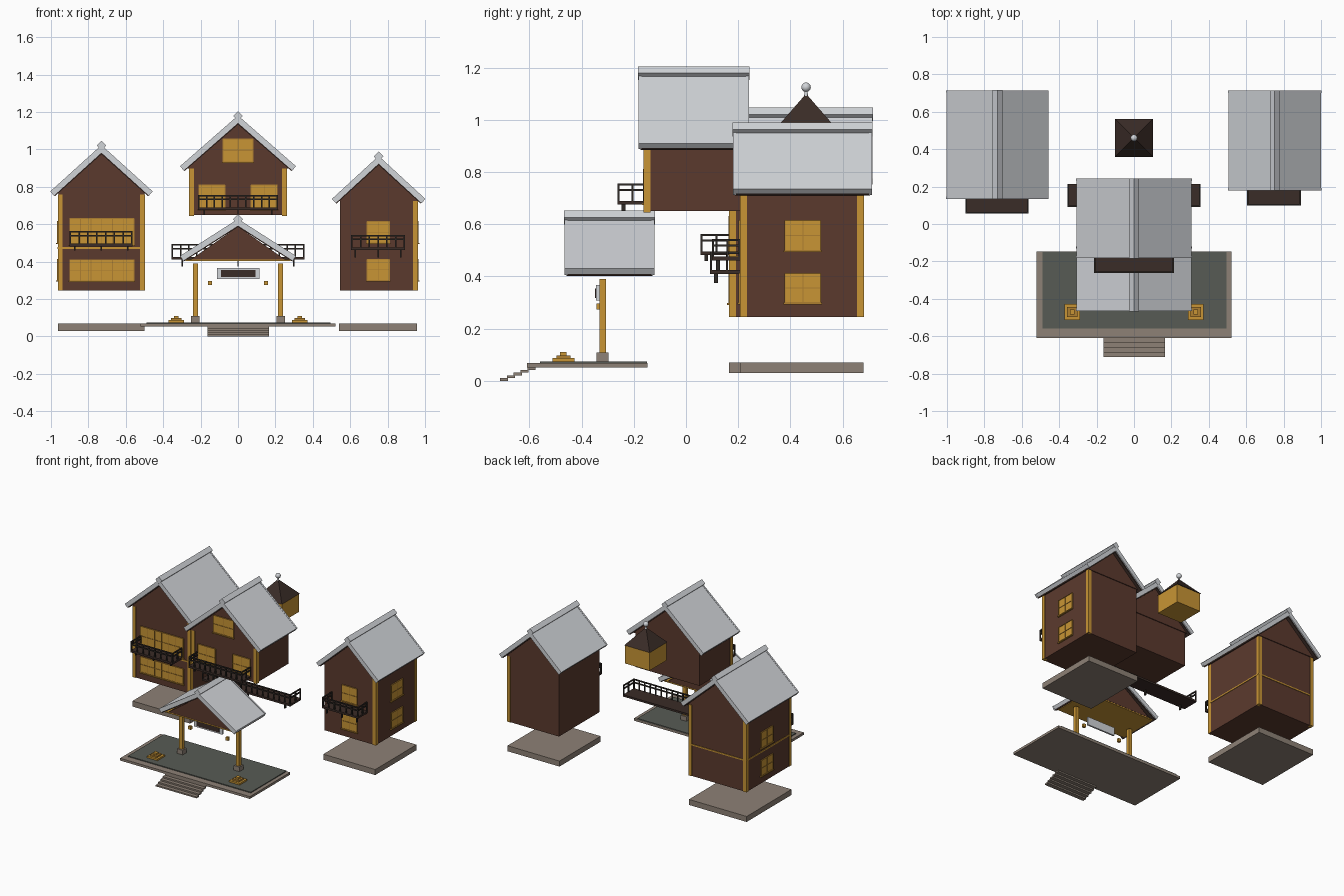
import bpy, math

cube = bpy.data.objects.get("Cube")
if cube:
    bpy.data.objects.remove(cube)


def material(name, r, g, b):
    m = bpy.data.materials.new(name)
    m.use_nodes = True
    m.diffuse_color = (r, g, b, 1)
    m.node_tree.nodes["Principled BSDF"].inputs["Base Color"].default_value = (r, g, b, 1)
    return m


WALL = material("brown wall", 0.105, 0.042, 0.027)
GOLD = material("golden wood", 0.58, 0.30, 0.035)
TRIM = material("dark gold trim", 0.42, 0.21, 0.03)
ROOF = material("pale roof", 0.64, 0.66, 0.69)
STONE = material("stone", 0.27, 0.22, 0.18)
DECK = material("grey green deck", 0.095, 0.105, 0.09)
DARK = material("dark brown wood", 0.042, 0.025, 0.02)
RAIL = material("charcoal rail", 0.03, 0.024, 0.02)


def mesh(name, verts, faces, mat):
    me = bpy.data.meshes.new(name)
    me.from_pydata(verts, [], faces)
    me.materials.append(mat)
    ob = bpy.data.objects.new(name, me)
    bpy.context.collection.objects.link(ob)
    return ob


def prism(name, profile, y0, y1, mat):
    """Extrude an anticlockwise (x, z) outline along y."""
    n = len(profile)
    verts = [(x, y, z) for y in (y0, y1) for x, z in profile]
    faces = [tuple(range(n)), tuple(reversed(range(n, 2 * n)))]
    faces += [(i, i + n, (i + 1) % n + n, (i + 1) % n) for i in range(n)]
    return mesh(name, verts, faces, mat)


def box(name, x0, x1, y0, y1, z0, z1, mat):
    return prism(name, [(x0, z0), (x1, z0), (x1, z1), (x0, z1)], y0, y1, mat)


def chevron(name, cx, h, ze, zr, th, y0, y1, mat, drop=0.0):
    """Pitched slab of thickness th, its top lowered by drop square to the slope."""
    s = (zr - ze) / h
    k = math.hypot(1, s)

    def level(d):
        return h - d * s / k, ze - d / k, zr - d * k
    ho, eo, ro = level(drop)
    hi, ei, ri = level(drop + th)
    prism(name, [(cx - ho, eo), (cx - hi, ei), (cx, ri), (cx + hi, ei),
                 (cx + ho, eo), (cx, ro)], y0, y1, mat)


def roof(name, cx, h, ze, zr, y0, y1):
    chevron(name + "_roof", cx, h, ze, zr, 0.024, y0 + 0.006, y1 - 0.006, ROOF)
    chevron(name + "_soffit", cx, h, ze, zr, 0.01, y0 + 0.008, y1 - 0.008, DARK, 0.024)
    for side, y in (("front", y0), ("back", y1 - 0.012)):
        chevron(f"{name}_{side}_bargeboard", cx, h + 0.002, ze, zr + 0.003, 0.03, y, y + 0.012, ROOF)
    c, r = zr + 0.001, 0.026
    prism(name + "_ridge_cap", [(cx, c - r), (cx + r, c), (cx, c + r), (cx - r, c)],
          y0 - 0.002, y1 + 0.002, ROOF)


def gable_walls(name, cx, w, z0, y0, y1, h, ze, zr):
    """Walls and gable that fit just below a roof."""
    s = (zr - ze) / h
    top = zr - 0.03 * math.hypot(1, s)
    prism(name + "_walls", [(cx - w, z0), (cx + w, z0), (cx + w, top - s * w),
                            (cx, top), (cx - w, top - s * w)], y0, y1, WALL)
    zb = ze - 0.012
    g = (top - zb) / s
    prism(name + "_gable", [(cx - g, zb), (cx + g, zb), (cx, top)], y0 - 0.006, y1 + 0.006, WALL)


def window(name, face, pos, a0, a1, z0, z1, cols, rows):
    """Pane, bars and sill; face is front, left (+x) or right (-x)."""
    def plate(part, u0, u1, v0, v1, depth, mat):
        if face == "front":
            box(part, u0, u1, pos - depth, pos, v0, v1, mat)
        else:
            d = depth if face == "left" else -depth
            box(part, min(pos, pos + d), max(pos, pos + d), u0, u1, v0, v1, mat)
    plate(name + "_pane", a0, a1, z0, z1, 0.005, GOLD)
    t = 0.002
    for i in range(cols + 1):
        a = a0 + (a1 - a0) * i / cols
        plate(f"{name}_upright_{i}", a - t, a + t, z0, z1, 0.008, TRIM)
    for i in range(rows + 1):
        z = z0 + (z1 - z0) * i / rows
        plate(f"{name}_bar_{i}", a0, a1, z - t, z + t, 0.008, TRIM)
    plate(name + "_sill", a0 - 0.006, a1 + 0.006, z0 - 0.007, z0, 0.012, TRIM)


def balcony(name, x0, x1, y0, y1, zf, zt, foot):
    box(name + "_floor", x0, x1, y0, y1, zf, zf + 0.014, DARK)
    t = 0.008
    for label, z in (("top", zt - t), ("middle", (zf + zt) / 2 + 0.012)):
        box(f"{name}_{label}_rail", x0, x1, y0, y0 + t, z, z + t, RAIL)
        for side, x in (("right", x0), ("left", x1 - t)):
            box(f"{name}_{label}_{side}_rail", x, x + t, y0, y1, z, z + t, RAIL)
    n = round((x1 - x0) / 0.045)
    for i in range(n + 1):
        x = x0 + (x1 - x0 - t) * i / n
        box(f"{name}_baluster_{i}", x, x + t, y0, y0 + t, zf, zt, RAIL)
    for side, x in (("right", x0), ("left", x1 - t)):
        for i, y in enumerate(((y0 + y1) / 2, y1 - t)):
            box(f"{name}_{side}_post_{i}", x, x + t, y, y + t, zf, zt, RAIL)
    mid, reach = (x0 + x1) / 2, (x1 - x0) * 0.42
    for i in (-1, 0, 1):
        x = mid + i * reach
        box(f"{name}_bracket_{i + 1}", x - t / 2, x + t / 2, y0 + 0.015, y0 + 0.03, foot, zf, RAIL)


def corner_posts(name, xs, ys, z0, z1):
    for x in xs:
        for y in ys:
            box(name + "_corner_post", x - 0.013, x + 0.013, y - 0.013, y + 0.013, z0, z1, GOLD)


# Right-hand house
shape = (0.272, 0.775, 1.02)
roof("right_house", -0.73, *shape, 0.135, 0.715)
gable_walls("right_house", -0.73, 0.23, 0.245, 0.17, 0.677, *shape)
corner_posts("right_house", (-0.95, -0.51), (0.178, 0.669), 0.245, 0.76)
box("right_house_band", -0.964, -0.496, 0.166, 0.681, 0.468, 0.478, GOLD)
box("right_house_base", -0.963, -0.5, 0.165, 0.68, 0.03, 0.07, STONE)
window("right_house_upper", "front", 0.17, -0.9, -0.556, 0.49, 0.63, 6, 2)
window("right_house_lower", "front", 0.17, -0.9, -0.556, 0.298, 0.41, 6, 2)
balcony("right_house_balcony", -0.9, -0.563, 0.055, 0.17, 0.482, 0.563, 0.46)

# Left-hand house
shape = (0.248, 0.735, 0.962)
roof("left_house", 0.752, *shape, 0.18, 0.713)
gable_walls("left_house", 0.752, 0.206, 0.245, 0.21, 0.677, *shape)
corner_posts("left_house", (0.949,), (0.22, 0.668), 0.245, 0.735)
box("left_house_base", 0.54, 0.957, 0.207, 0.68, 0.03, 0.07, STONE)
for label, z0, z1 in (("upper", 0.5, 0.615), ("lower", 0.3, 0.412)):
    window(f"left_house_{label}", "front", 0.21, 0.69, 0.81, z0, z1, 2, 2)
    window(f"left_house_{label}_side", "left", 0.958, 0.38, 0.515, z0, z1, 2, 2)
    window(f"right_house_{label}_side", "right", -0.96, 0.38, 0.515, z0, z1, 2, 2)
balcony("left_house_balcony", 0.605, 0.893, 0.1, 0.21, 0.462, 0.543, 0.423)

# Central upper storey
shape = (0.308, 0.91, 1.178)
roof("upper_storey", 0, *shape, -0.182, 0.242)
gable_walls("upper_storey", 0, 0.258, 0.65, -0.157, 0.212, *shape)
corner_posts("upper_storey", (-0.249, 0.249), (-0.149,), 0.645, 0.9)
window("attic", "front", -0.163, -0.08, 0.08, 0.933, 1.056, 2, 2)
for i, x in enumerate((-0.14, 0.14)):
    window(f"upper_storey_{i}", "front", -0.157, x - 0.07, x + 0.07, 0.68, 0.81, 2, 2)
balcony("upper_balcony", -0.214, 0.214, -0.262, -0.157, 0.675, 0.757, 0.65)

# Wide balcony behind the porch
balcony("wide_balcony", -0.355, 0.355, 0.092, 0.215, 0.41, 0.495, 0.375)

# Porch roof, gable and ceiling
roof("porch", 0, 0.308, 0.43, 0.625, -0.465, -0.12)
prism("porch_gable", [(-0.25, 0.412), (0.25, 0.412), (0, 0.588)], -0.44, -0.145, WALL)
box("porch_ceiling", -0.28, 0.28, -0.44, -0.145, 0.403, 0.411, GOLD)

# Porch deck and steps
box("platform", -0.52, 0.522, -0.609, -0.148, 0.052, 0.069, STONE)
box("deck", -0.49, 0.495, -0.56, -0.15, 0.069, 0.075, DECK)
for i in range(5):
    y = -0.712 + 0.026 * i
    box(f"step_{i}", -0.162, 0.165, y, y + 0.031, 0.0105 * i, 0.0105 * (i + 1), STONE)

# Porch posts, lanterns and planters
for side, s in (("right", -1), ("left", 1)):
    x = s * 0.228
    box(f"{side}_porch_post", x - 0.013, x + 0.013, -0.332, -0.306, 0.1, 0.39, GOLD)
    box(f"{side}_post_foot", x - 0.023, x + 0.023, -0.342, -0.296, 0.075, 0.108, STONE)
    x = s * 0.15
    box(f"{side}_lantern", x - 0.01, x + 0.01, -0.342, -0.324, 0.274, 0.297, GOLD)
    x = s * 0.33
    for i, (w, z) in enumerate(((0.042, 0.075), (0.027, 0.086), (0.013, 0.098))):
        box(f"{side}_stacked_stand_{i}", x - w, x + w, -0.47 - w, -0.47 + w, z, z + 0.012,
            TRIM if i == 1 else GOLD)

# Blank sign board
box("sign_frame", -0.112, 0.115, -0.344, -0.332, 0.308, 0.367, ROOF)
box("sign_panel", -0.09, 0.093, -0.348, -0.344, 0.318, 0.354, DARK)

# Lookout turret
box("turret", -0.098, 0.098, 0.362, 0.558, 0.85, 0.985, GOLD)
corners = [(-0.102, 0.358), (0.102, 0.358), (0.102, 0.562), (-0.102, 0.562)]
mesh("turret_roof", [(x, y, 0.983) for x, y in corners] + [(0, 0.46, 1.1)],
     [(3, 2, 1, 0), (0, 1, 4), (1, 2, 4), (2, 3, 4), (3, 0, 4)], DARK)
bpy.ops.mesh.primitive_cone_add(vertices=12, radius1=0.009, radius2=0.004, depth=0.03, location=(0, 0.46, 1.1))
bpy.context.object.name = "finial_stem"
bpy.context.object.data.materials.append(ROOF)
bpy.ops.mesh.primitive_uv_sphere_add(segments=20, ring_count=12, radius=0.018, location=(0, 0.46, 1.125))
bpy.context.object.name = "finial_ball"
bpy.context.object.data.materials.append(ROOF)
bpy.ops.object.shade_smooth_by_angle()
